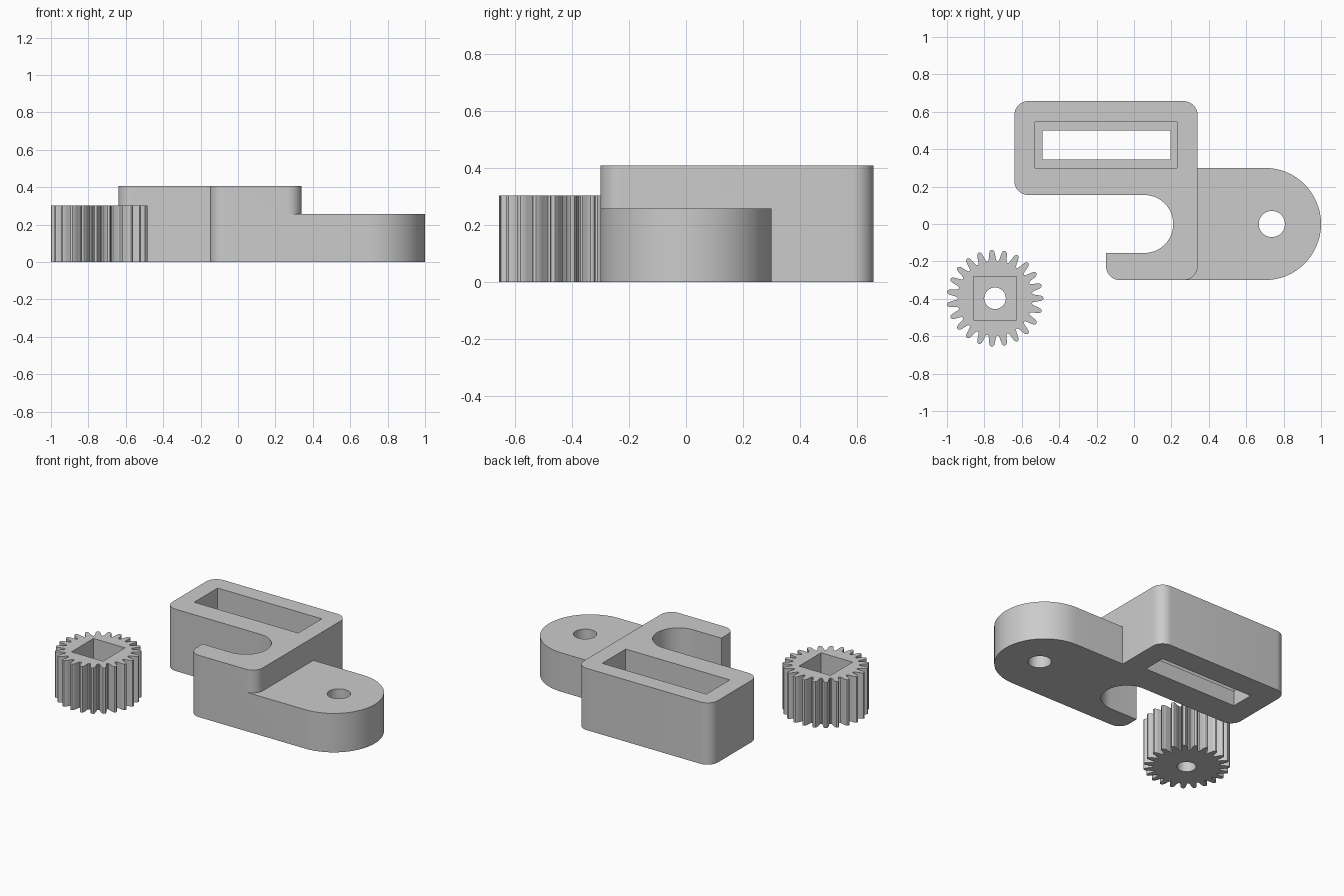
import bpy, bmesh
from math import sin, cos, radians, pi

if "Cube" in bpy.data.objects:
    bpy.data.objects.remove(bpy.data.objects["Cube"], do_unlink=True)

GREY = (0.6, 0.6, 0.6, 1)
mat = bpy.data.materials.new("plain grey")
mat.use_nodes = True
mat.diffuse_color = GREY
mat.node_tree.nodes["Principled BSDF"].inputs["Base Color"].default_value = GREY


def arc(cx, cy, r, start, end, n=10):
    angles = [radians(start + (end - start) * i / n) for i in range(n + 1)]
    return [(cx + r * cos(a), cy + r * sin(a)) for a in angles]


def rect(x0, x1, y0, y1):
    return [(x0, y0), (x1, y0), (x1, y1), (x0, y1)]


def prism(name, outline, z0, z1):
    """Extrude a flat outline between two heights."""
    bm = bmesh.new()
    face = bm.faces.new([bm.verts.new((x, y, z0)) for x, y in outline])
    top = bmesh.ops.extrude_face_region(bm, geom=[face])["geom"]
    verts = [v for v in top if isinstance(v, bmesh.types.BMVert)]
    bmesh.ops.translate(bm, verts=verts, vec=(0, 0, z1 - z0))
    bmesh.ops.recalc_face_normals(bm, faces=bm.faces)
    mesh = bpy.data.meshes.new(name)
    bm.to_mesh(mesh)
    bm.free()
    mesh.materials.append(mat)
    obj = bpy.data.objects.new(name, mesh)
    bpy.context.collection.objects.link(obj)
    return obj


def activate(obj):
    bpy.ops.object.select_all(action='DESELECT')
    obj.select_set(True)
    bpy.context.view_layer.objects.active = obj


def combine(obj, other, operation):
    """Apply a boolean and discard the second shape."""
    activate(obj)
    mod = obj.modifiers.new("combine", 'BOOLEAN')
    mod.operation = operation
    mod.solver = 'EXACT'
    mod.object = other
    bpy.ops.object.modifier_apply(modifier=mod.name)
    bpy.data.objects.remove(other, do_unlink=True)


def smooth(obj, angle):
    activate(obj)
    bpy.ops.object.shade_smooth_by_angle(angle=radians(angle))


# Hooked bracket body: box at the back, open slot, short arm at the front
R = 0.075
outline = (arc(-0.15 + R, -0.30 + R, R, 180, 270)
           + arc(0.34 - R, -0.30 + R, R, 270, 360)
           + arc(0.34 - R, 0.657 - R, R, 0, 90)
           + arc(-0.64 + R, 0.657 - R, R, 90, 180)
           + arc(-0.64 + R, 0.155 + R, R, 180, 270)
           + arc(0.055, 0, 0.155, 90, -90, 24)
           + [(-0.15, -0.155)])
bracket = prism("bracket", outline, 0, 0.408)

# Lower rounded mounting tab
tab = prism("mounting_tab",
            [(0.24, 0.30), (0.24, -0.30)] + arc(0.70, 0, 0.30, -90, 90, 32), 0, 0.257)
combine(bracket, tab, 'UNION')

# Stepped rectangular pocket and the tab hole
for shape, low in ((rect(-0.53, 0.23, 0.30, 0.545), 0.1),
                   (rect(-0.49, 0.195, 0.345, 0.50), -0.1),
                   (arc(0.737, 0, 0.07, 0, 348.75, 31), -0.1)):
    combine(bracket, prism("cutter", shape, low, 0.6), 'DIFFERENCE')
smooth(bracket, 30)

# Gear: half a tooth as (fraction of pitch, radius), mirrored and repeated
GX, GY, TEETH = -0.743, -0.397, 23
half = [(-0.5, 0.199), (-0.38, 0.203), (-0.31, 0.216), (-0.25, 0.234),
        (-0.19, 0.249), (-0.10, 0.257)]
tooth = half + [(0, 0.259)] + [(-f, r) for f, r in reversed(half[1:])]
teeth = []
for i in range(TEETH):
    for f, r in tooth:
        a = (i + f) * 2 * pi / TEETH
        teeth.append((GX + r * cos(a), GY + r * sin(a)))
gear = prism("gear", teeth, 0, 0.303)

# Square socket from above and a round shaft hole through the gear
S = 0.115
for shape, low in ((rect(GX - S, GX + S, GY - S, GY + S), 0.1),
                   (arc(GX, GY, 0.058, 0, 345, 23), -0.1)):
    combine(gear, prism("cutter", shape, low, 0.6), 'DIFFERENCE')
smooth(gear, 30)
